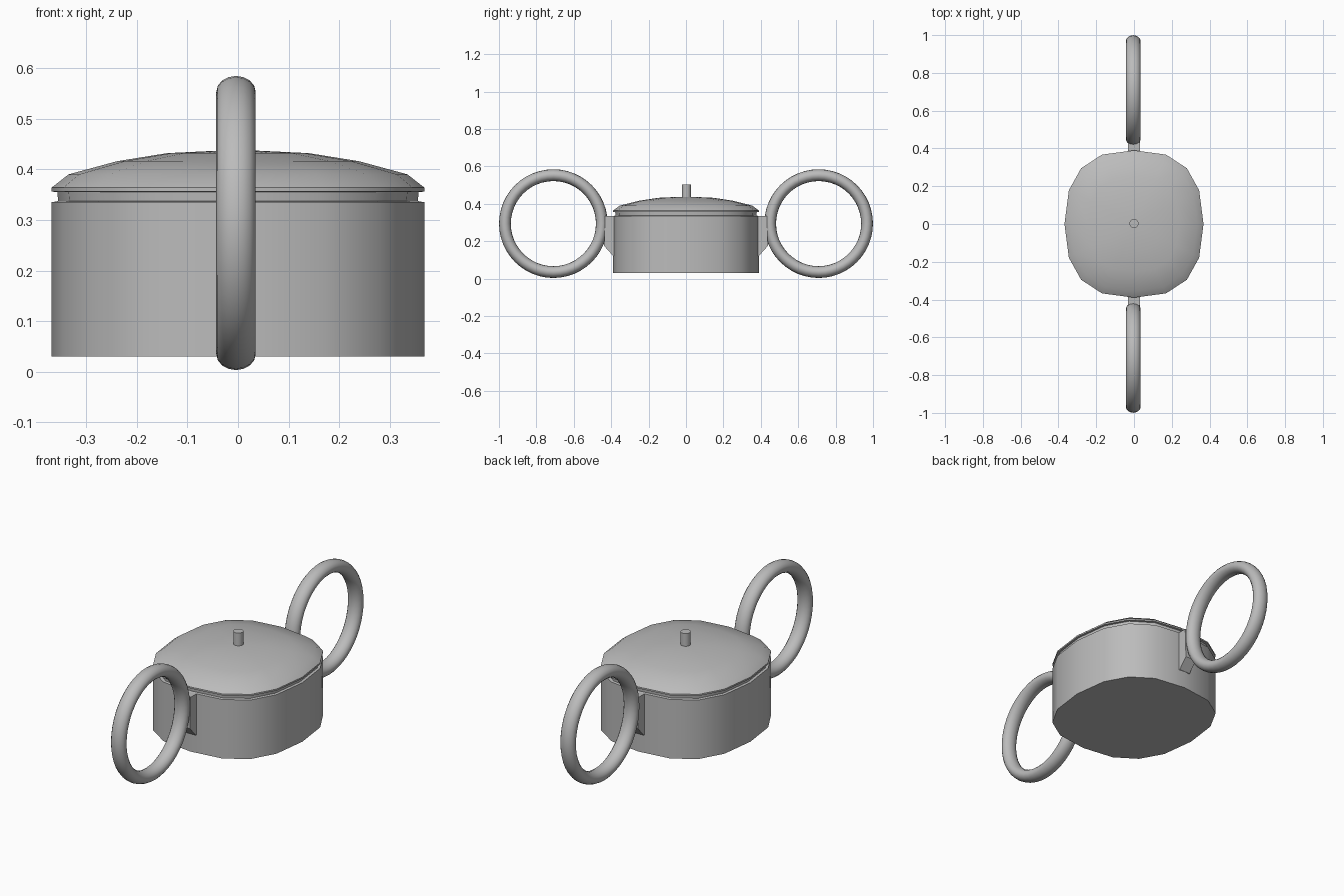
import bpy, bmesh, math

if "Cube" in bpy.data.objects:
    bpy.data.objects.remove(bpy.data.objects["Cube"])

metal = bpy.data.materials.new("grey metal")
metal.diffuse_color = (0.5, 0.5, 0.5, 1)
metal.use_nodes = True
metal.node_tree.nodes["Principled BSDF"].inputs["Base Color"].default_value = metal.diffuse_color

# Rounded-square outline of the pot, one quadrant mirrored to 16 sides
Q = [(0.368, 0), (0.345, 0.178), (0.28, 0.295), (0.17, 0.367), (0, 0.39)]
OUTLINE = (Q[:-1] + [(-x, y) for x, y in Q[:0:-1]]
           + [(-x, -y) for x, y in Q[:-1]] + [(x, -y) for x, y in Q[:0:-1]])


def finish(name, bm, smooth=True):
    bmesh.ops.recalc_face_normals(bm, faces=bm.faces)
    me = bpy.data.meshes.new(name)
    bm.to_mesh(me)
    bm.free()
    me.materials.append(metal)
    ob = bpy.data.objects.new(name, me)
    bpy.context.collection.objects.link(ob)
    if smooth:
        bpy.ops.object.select_all(action='DESELECT')
        ob.select_set(True)
        bpy.context.view_layer.objects.active = ob
        bpy.ops.object.shade_smooth_by_angle(angle=math.radians(30))
    return ob


def loft(name, profile):
    """Stack scaled copies of the outline: profile is (scale, z)."""
    bm = bmesh.new()
    rings = [[bm.verts.new((x * s, y * s, z)) for x, y in OUTLINE] for s, z in profile]
    n = len(OUTLINE)
    for a, b in zip(rings, rings[1:]):
        for i in range(n):
            j = (i + 1) % n
            bm.faces.new((a[i], a[j], b[j], b[i]))
    bm.faces.new(rings[0])
    bm.faces.new(rings[-1])
    return finish(name, bm)


# Pot and domed lid with a narrow neck below its rim
loft("pot_body", [(1, 0.03), (1, 0.335), (0.97, 0.337)])
loft("lid", [(0.965, 0.335), (0.97, 0.355), (1, 0.356), (1, 0.364), (0.91, 0.39),
             (0.65, 0.416), (0.38, 0.432), (0.1, 0.437)])

# Lid knob
bm = bmesh.new()
bmesh.ops.create_cone(bm, cap_ends=True, segments=16, radius1=0.024, radius2=0.024, depth=0.08)
bmesh.ops.translate(bm, verts=bm.verts, vec=(0, 0.003, 0.463))
finish("lid_knob", bm)


def ring_handle(name, side):
    bm = bmesh.new()
    n, m = 48, 16
    g = []
    for i in range(n):
        a = 2 * math.pi * i / n
        row = []
        for k in range(m):
            b = 2 * math.pi * k / m
            r = 0.259 + 0.0315 * math.cos(b)
            row.append(bm.verts.new((-0.004 + 0.039 * math.sin(b),
                                     side * 0.709 + r * math.cos(a), 0.294 + r * math.sin(a))))
        g.append(row)
    for i in range(n):
        for k in range(m):
            bm.faces.new((g[i][k], g[(i + 1) % n][k],
                          g[(i + 1) % n][(k + 1) % m], g[i][(k + 1) % m]))
    finish(name, bm)


def bracket(name, side):
    prof = [(0.37, 0.335), (0.432, 0.335), (0.438, 0.175), (0.39, 0.122), (0.37, 0.122)]
    bm = bmesh.new()
    a, b = [[bm.verts.new((x, side * y, z)) for y, z in prof] for x in (-0.032, 0.032)]
    bm.faces.new(a)
    bm.faces.new(b)
    for i in range(len(prof)):
        j = (i + 1) % len(prof)
        bm.faces.new((a[i], a[j], b[j], b[i]))
    finish(name, bm, False)


# Ring handles and the brackets that carry them
for label, side in (("front", -1), ("back", 1)):
    ring_handle(label + "_handle", side)
    bracket(label + "_bracket", side)
